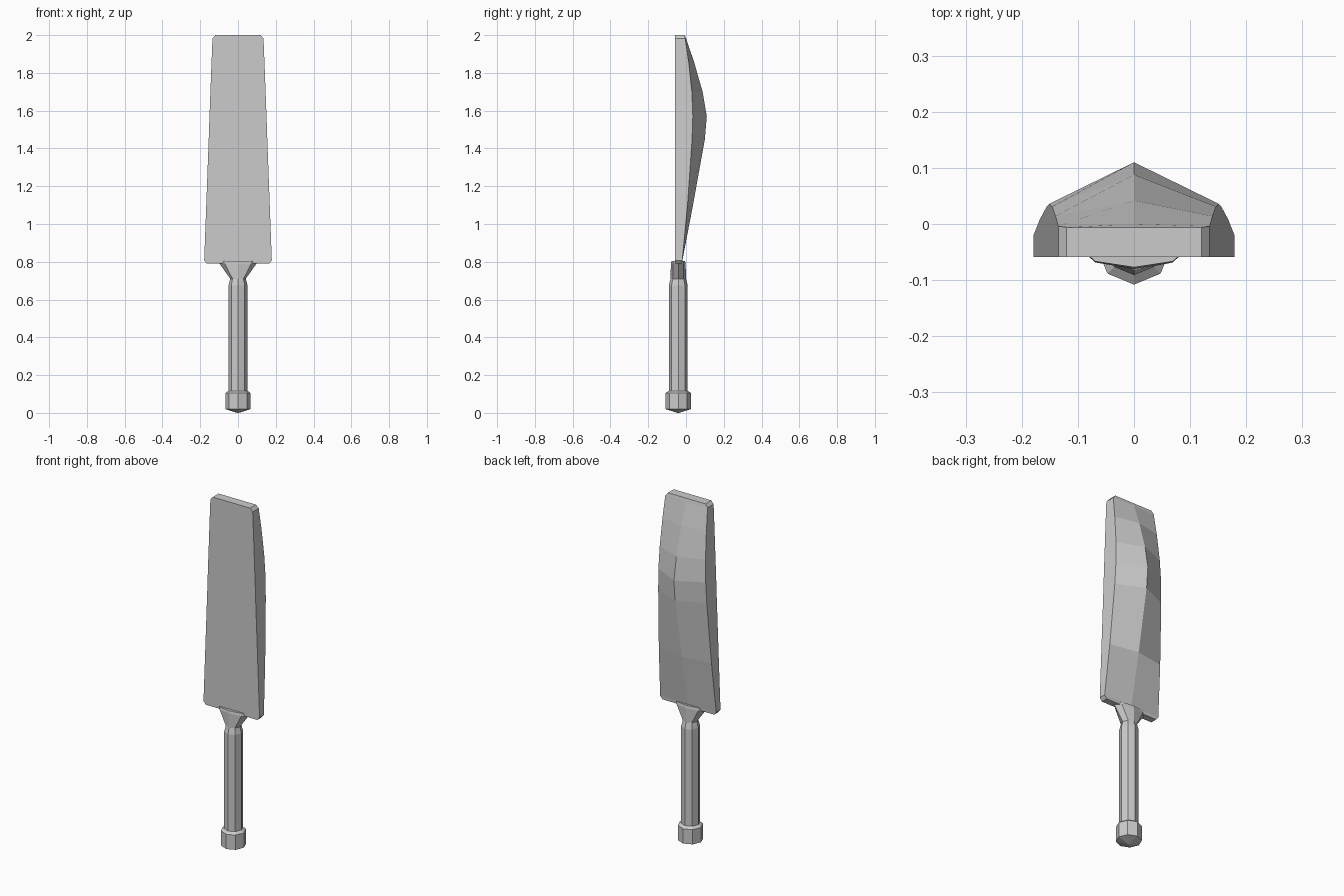
import bpy, bmesh, math

if "Cube" in bpy.data.objects:
    bpy.data.objects.remove(bpy.data.objects["Cube"])


def loft(name, rings):
    """Skin equal-sized point rings and cap both ends."""
    bm = bmesh.new()
    rows = [[bm.verts.new(p) for p in ring] for ring in rings]
    for a, b in zip(rows, rows[1:]):
        n = len(a)
        for i in range(n):
            j = (i + 1) % n
            bm.faces.new((a[i], a[j], b[j], b[i]))
    bm.faces.new(rows[0][::-1])
    bm.faces.new(rows[-1])
    bmesh.ops.recalc_face_normals(bm, faces=bm.faces)
    mesh = bpy.data.meshes.new(name)
    bm.to_mesh(mesh)
    bm.free()
    obj = bpy.data.objects.new(name, mesh)
    bpy.context.collection.objects.link(obj)
    return obj


def octagon(z, rx, ry, cy=-0.041):
    return [(rx * math.cos(i * math.pi / 4), cy + ry * math.sin(i * math.pi / 4), z)
            for i in range(8)]


FRONT = -0.059


def blade_section(z, w, edge, ridge):
    return [(-w, FRONT, z), (w, FRONT, z), (w, edge, z), (0, ridge, z), (-w, edge, z)]


# Blade: flat face, tapered sides, swollen spine on the back
# (height, half width, edge y, spine y)
stations = [(0.79, 0.165, -0.021, -0.021), (0.808, 0.179, -0.02, -0.019),
            (1.10, 0.168, 0.008, 0.037), (1.45, 0.155, 0.032, 0.100),
            (1.57, 0.151, 0.036, 0.110), (1.70, 0.146, 0.031, 0.088),
            (1.86, 0.140, 0.014, 0.042), (1.982, 0.135, -0.004, 0.0),
            (2.0, 0.120, -0.006, -0.006)]
loft("blade", [blade_section(*s) for s in stations])

# Handle: octagonal grip flaring into the blade shoulder
loft("handle", [octagon(0.09, 0.05, 0.05), octagon(0.675, 0.05, 0.05),
                octagon(0.71, 0.041, 0.041), octagon(0.79, 0.098, 0.039),
                octagon(0.805, 0.098, 0.036)])

# Pommel: wider octagonal cap with a shallow pointed base
loft("pommel", [octagon(0.0, 0.004, 0.004), octagon(0.02, 0.067, 0.067),
                octagon(0.105, 0.067, 0.067), octagon(0.117, 0.05, 0.05)])
